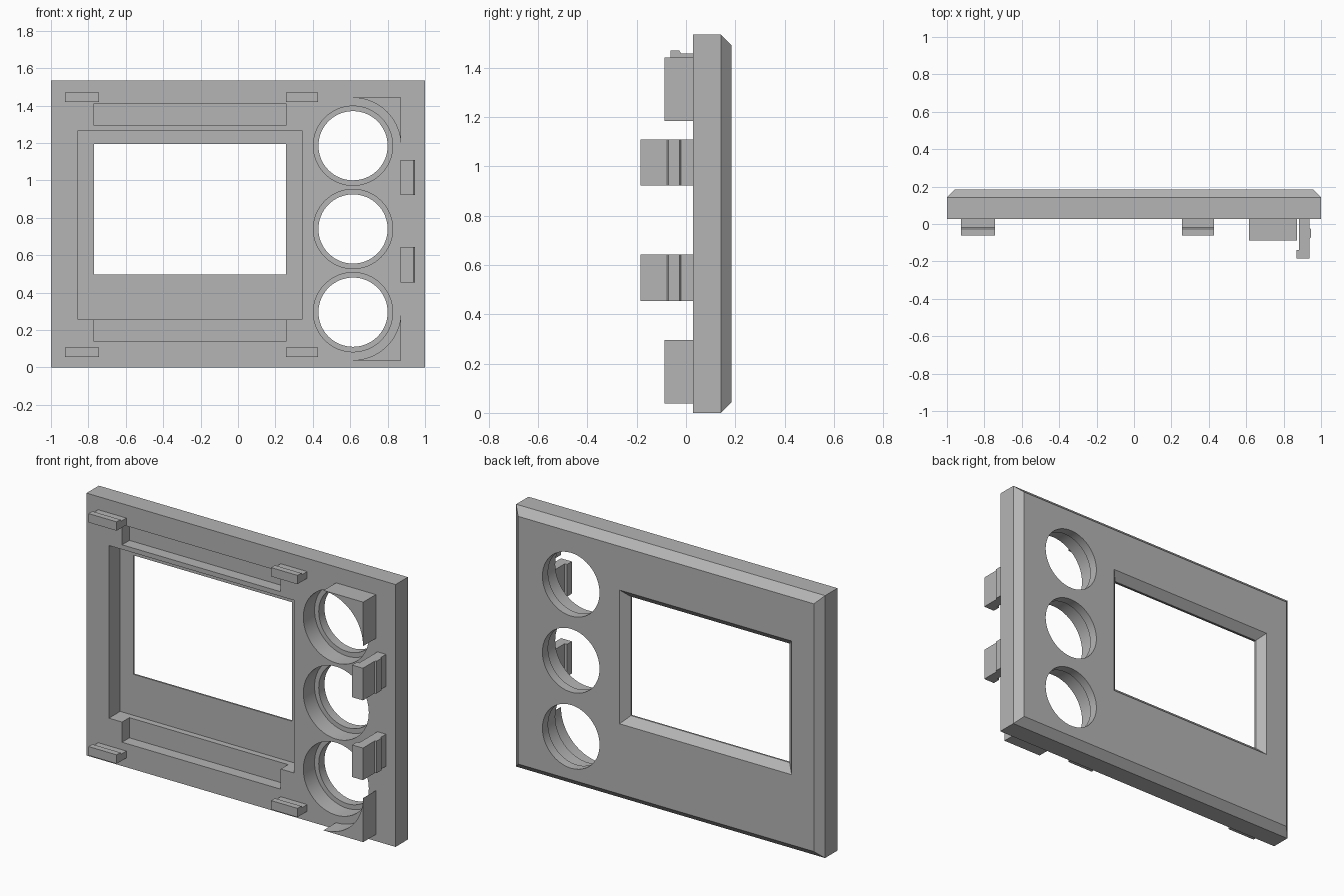
import bpy
import bmesh
from math import cos, sin, pi

cube = bpy.data.objects.get("Cube")
if cube:
    bpy.data.objects.remove(cube, do_unlink=True)

grey = bpy.data.materials.new("plain grey")
grey.use_nodes = True
grey.diffuse_color = (0.46, 0.46, 0.46, 1)
grey.node_tree.nodes["Principled BSDF"].inputs["Base Color"].default_value = grey.diffuse_color

HEIGHT = 1.535
FRONT, BACK = 0.028, 0.185
CHAMFER = 0.043
FLOOR = 0.132            # depth of the screen recess and the hole steps
HOLE_X, HOLE_Z = 0.615, (0.295, 0.74, 1.185)


def loft(name, rings):
    """Join closed rings of points into a capped solid."""
    bm = bmesh.new()
    loops = [[bm.verts.new(p) for p in ring] for ring in rings]
    n = len(loops[0])
    for a, b in zip(loops, loops[1:]):
        for i in range(n):
            bm.faces.new((a[i], a[(i + 1) % n], b[(i + 1) % n], b[i]))
    bm.faces.new(loops[0])
    bm.faces.new(loops[-1])
    bmesh.ops.recalc_face_normals(bm, faces=bm.faces)
    mesh = bpy.data.meshes.new(name)
    bm.to_mesh(mesh)
    bm.free()
    mesh.materials.append(grey)
    obj = bpy.data.objects.new(name, mesh)
    bpy.context.collection.objects.link(obj)
    return obj


def rect(x0, x1, z0, z1, y, grow=0.0):
    x0, x1, z0, z1 = x0 - grow, x1 + grow, z0 - grow, z1 + grow
    return [(x0, y, z0), (x1, y, z0), (x1, y, z1), (x0, y, z1)]


def box(name, x0, x1, z0, z1, y0, y1):
    return loft(name, [rect(x0, x1, z0, z1, y) for y in (y0, y1)])


def disc(z, r, y, n=64):
    return [(HOLE_X + r * cos(2 * pi * i / n), y, z + r * sin(2 * pi * i / n)) for i in range(n)]


def cut(target, cutter):
    cutter.hide_render = True
    mod = target.modifiers.new("cut", "BOOLEAN")
    mod.operation = "DIFFERENCE"
    mod.solver = "EXACT"
    mod.object = cutter
    bpy.context.view_layer.objects.active = target
    bpy.ops.object.modifier_apply(modifier=mod.name)
    bpy.data.objects.remove(cutter, do_unlink=True)


def smooth(obj):
    bpy.ops.object.select_all(action="DESELECT")
    obj.select_set(True)
    bpy.context.view_layer.objects.active = obj
    bpy.ops.object.shade_smooth_by_angle(angle=0.5)


# Panel with chamfered back edges
outline = (-1, 1, 0, HEIGHT)
panel = loft("panel", [rect(*outline, FRONT),
                       rect(*outline, BACK - CHAMFER),
                       rect(*outline, BACK, -CHAMFER)])

# Screen recess, window flared towards the back, and shallow slots
window = (-0.77, 0.257, 0.497, 1.193)
cut(panel, box("recess_cutter", -0.855, 0.342, 0.257, 1.267, -0.1, FLOOR))
cut(panel, box("window_cutter", *window, 0.0, 0.3))
cut(panel, loft("flare_cutter", [rect(*window, BACK - CHAMFER - 0.02, -0.02),
                                 rect(*window, BACK + 0.02, CHAMFER + 0.02)]))
cut(panel, box("upper_slot_cutter", *window[:2], 1.294, 1.412, -0.1, 0.096))
cut(panel, box("lower_slot_cutter", *window[:2], 0.139, 0.32, -0.1, 0.096))

# Three stepped round holes
for z in HOLE_Z:
    cut(panel, loft("hole_cutter", [disc(z, 0.185, y) for y in (-0.1, 0.3)]))
    cut(panel, loft("step_cutter", [disc(z, 0.212, y) for y in (-0.1, FLOOR)]))
smooth(panel)

# Corner blocks hollowed around the end holes
SIZE = 0.257
for name, z, side in (("upper_corner_block", HOLE_Z[2], 1), ("lower_corner_block", HOLE_Z[0], -1)):
    arc = [(HOLE_X + (SIZE - 0.001) * cos(pi / 2 * i / 16), z + side * (SIZE - 0.001) * sin(pi / 2 * i / 16))
           for i in range(17)]
    arc += [(HOLE_X, z + side * SIZE), (HOLE_X + SIZE, z + side * SIZE), (HOLE_X + SIZE, z)]
    smooth(loft(name, [[(x, y, w) for x, w in arc] for y in (-0.088, FRONT)]))

# Small lipped tabs
tab = [(FRONT, 0), (FRONT, 0.04), (-0.02, 0.04), (-0.027, 0.052), (-0.062, 0.052), (-0.062, 0)]
for level, z in (("lower", 0.055), ("upper", 1.418)):
    for side, x0, x1 in (("right", -0.925, -0.742), ("left", 0.257, 0.428)):
        loft(f"{level}_{side}_tab", [[(x, y, z + h) for y, h in tab] for x in (x0, x1)])

# Hooked side clips
clip = [(0.883, FRONT), (0.883, -0.14), (0.868, -0.14), (0.868, -0.185), (0.938, -0.185),
        (0.938, -0.078), (0.947, -0.071), (0.947, -0.027), (0.938, -0.02), (0.938, FRONT)]
for name, z in (("lower_clip", 0.455), ("upper_clip", 0.922)):
    loft(name, [[(x, y, w) for x, y in clip] for w in (z, z + 0.188)])
